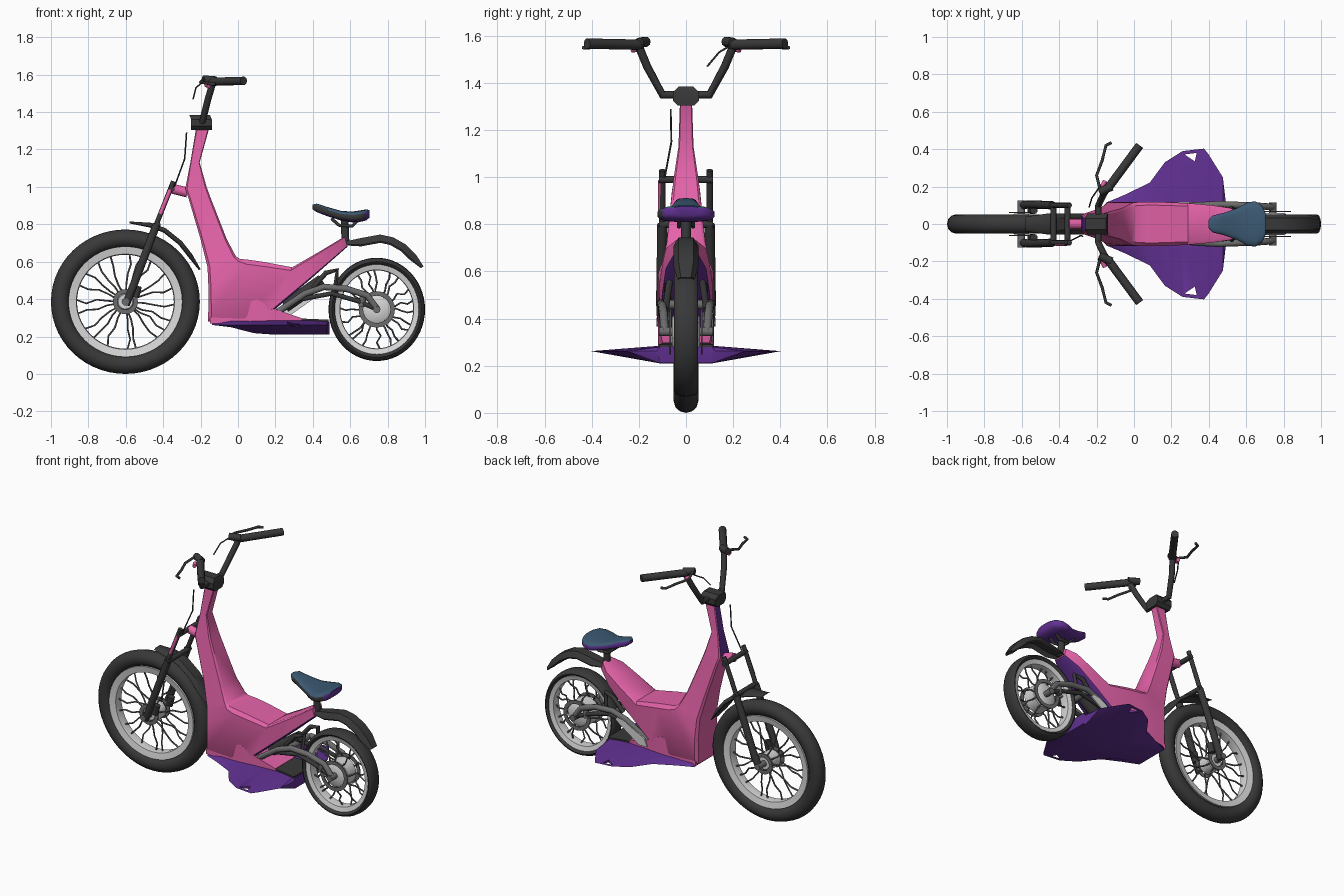
import bpy, bmesh, math, random
from mathutils import Vector

if "Cube" in bpy.data.objects:
    bpy.data.objects.remove(bpy.data.objects["Cube"])

random.seed(4)

def mat(name, rgb):
    m = bpy.data.materials.new(name)
    m.diffuse_color = (*rgb, 1)
    m.use_nodes = True
    m.node_tree.nodes["Principled BSDF"].inputs["Base Color"].default_value = m.diffuse_color
    return m

PINK = mat("pink", (0.78, 0.125, 0.4))
PURPLE = mat("purple", (0.12, 0.03, 0.29))
BLACK = mat("charcoal", (0.04, 0.04, 0.04))
GREY = mat("mid grey", (0.15, 0.15, 0.15))
LIGHT = mat("light grey", (0.68, 0.68, 0.68))
BLUE = mat("slate blue", (0.045, 0.1, 0.17))

def finish(name, me, mats, rule=None, smooth=40):
    ob = bpy.data.objects.new(name, me)
    bpy.context.collection.objects.link(ob)
    for m in mats:
        me.materials.append(m)
    if rule:
        for p in me.polygons:
            p.material_index = rule(p.normal, p.center)
    bpy.ops.object.select_all(action='DESELECT')
    ob.select_set(True)
    bpy.context.view_layer.objects.active = ob
    bpy.ops.object.shade_smooth_by_angle(angle=math.radians(smooth))
    return ob

def loft(name, rings, mats, rule=None, closed=False, smooth=40):
    """Skin a list of equal-length vertex rings."""
    bm = bmesh.new()
    R = [[bm.verts.new(p) for p in ring] for ring in rings]
    n = len(R[0])
    pairs = list(zip(R, R[1:])) + ([(R[-1], R[0])] if closed else [])
    for a, b in pairs:
        for i in range(n):
            j = (i + 1) % n
            bm.faces.new((a[i], a[j], b[j], b[i]))
    if not closed:
        bm.faces.new(R[0])
        bm.faces.new(R[-1][::-1])
    bmesh.ops.recalc_face_normals(bm, faces=bm.faces)
    me = bpy.data.meshes.new(name)
    bm.to_mesh(me)
    bm.free()
    return finish(name, me, mats, rule, smooth)

def lathe(name, profile, c, sx, sz, m, seg=56):
    """Spin a closed (radius, y) profile about the y axis."""
    rings = []
    for k in range(seg):
        t = 2 * math.pi * k / seg
        rings.append([(c[0] + r * sx * math.cos(t), c[1] + y, c[2] + r * sz * math.sin(t)) for r, y in profile])
    return loft(name, rings, [m], closed=True)

def tube(name, paths, r, m, res=3):
    """Round rods along several point paths."""
    cu = bpy.data.curves.new(name, 'CURVE')
    cu.dimensions = '3D'
    cu.bevel_depth = r
    cu.bevel_resolution = res
    cu.use_fill_caps = True
    for path in paths:
        s = cu.splines.new('POLY')
        s.points.add(len(path) - 1)
        for p, q in zip(s.points, path):
            p.co = (*q, 1)
    tmp = bpy.data.objects.new("tmp", cu)
    bpy.context.collection.objects.link(tmp)
    dg = bpy.context.evaluated_depsgraph_get()
    me = bpy.data.meshes.new_from_object(tmp.evaluated_get(dg))
    bpy.data.objects.remove(tmp)
    me.materials.clear()
    return finish(name, me, [m])

def both(path):
    return [[(x, s * y, z) for x, y, z in path] for s in (-1, 1)]

# wheels: tyre, rim, hub, rotors, wiry spokes
def wheel(tag, cx, cz, sx, sz, rim, hub, hub_w, tw):
    c = (cx, 0, cz)
    mid, h = (1 + rim) / 2, (1 - rim) / 2
    tyre = [(mid + h * math.cos(a), tw * math.sin(a)) for a in (math.pi * i / 6 for i in range(12))]
    lathe(tag + "_tyre", tyre, c, sx, sz, BLACK)
    lathe(tag + "_rim", [(rim + .02, .038), (rim - .085, .03), (rim - .095, 0), (rim - .085, -.03), (rim + .02, -.038)],
          c, sx, sz, LIGHT)
    lathe(tag + "_hub", [(.01, hub_w), (hub * .7, hub_w), (hub, hub_w * .7), (hub, -hub_w * .7),
                         (hub * .7, -hub_w), (.01, -hub_w)], c, 1, 1, LIGHT, 24)
    for s in (-1, 1):
        lathe(tag + "_rotor", [(hub + .012, .003), (hub + .012, -.003), (hub - .012, -.003), (hub - .012, .003)],
              (cx, s * (hub_w + .006), cz), 1, 1, GREY, 24)
    spokes = []
    for k in range(20):
        a = 2 * math.pi * k / 20 + random.uniform(-.1, .1)
        path = []
        for i in range(5):
            f = i / 4
            b = a + (random.uniform(-.09, .09) if i < 4 else 0)
            d = (1 - f) * hub * .8 / sx + f * (rim - .08)
            path.append((cx + sx * d * math.cos(b), (1 - f) * hub_w * (-1) ** k * .8, cz + sz * d * math.sin(b)))
        spokes.append(path)
    tube(tag + "_spokes", spokes, .005, GREY, 1)

wheel("front", -.602, .386, .398, .386, .745, .055, .055, .052)
wheel("rear", .742, .345, .258, .276, .85, .085, .06, .05)

# main body: chamfered sections from steering column to seat tail (front/low point, back/high point, half width)
SECT = [(-.225, 1.31, -.155, 1.31, .026), (-.255, 1.13, -.205, 1.13, .032), (-.282, .99, -.168, 1.0, .052),
        (-.265, .94, -.142, .93, .06), (-.2, .72, -.06, .72, .082), (-.163, .57, -.012, .63, .105),
        (-.157, .44, .01, .615, .115), (-.16, .28, .06, .61, .118), (.02, .27, .13, .6, .118),
        (.18, .33, .29, .57, .112), (.38, .5, .42, .645, .1), (.5, .605, .52, .705, .085), (.585, .68, .57, .735, .045)]

def section(ax, az, bx, bz, w):
    P = lambda t, y: (ax + (bx - ax) * t, y * w, az + (bz - az) * t)
    return [P(0, -.85), P(.08, -1), P(.93, -1), P(1, -.85), P(1, .85), P(.93, 1), P(.08, 1), P(0, .85)]

def body_rule(n, c):
    if c.z > 1.0 and n.x < -.8:
        return 1
    return 1 if c.x > .2 and n.z < -.4 and abs(n.y) < .5 else 0

loft("body", [section(*s) for s in SECT], [PINK, PURPLE], body_rule, smooth=35)

# pink tongue and dark plate on the deck, pale side panel
def cover(name, stations, m):
    loft(name, [[(x, -w, .27), (x, -w, z), (x, w, z), (x, w, .27)] for x, w, z in stations], [m])

cover("deck_cover", ((-.15, .115, .3), (.1, .118, .4), (.2, .11, .345), (.34, .1, .298)), PINK)
cover("rear_deck_plate", ((.34, .1, .296), (.485, .115, .29)), BLACK)
loft("side_panel", [[(.2, y, .3), (.26, y, .3), (.43, y, .42), (.41, y, .45), (.22, y, .35)] for y in (.108, .117)], [LIGHT])

# foot deck with tapered wings and a slot near each tip
deck = loft("foot_deck", [[(x, -w, .262), (x, -.11, zt), (x, .11, zt), (x, w, .262), (x, .11, zb), (x, -.11, zb)]
                          for x, w, zt, zb in ((-.14, .118, .285, .262), (-.04, .16, .285, .25), (.085, .222, .285, .218),
                                               (.165, .33, .285, .212), (.26, .39, .285, .21), (.375, .403, .285, .21),
                                               (.4, .37, .285, .21), (.475, .25, .28, .21), (.49, .125, .28, .212))],
            [PURPLE], smooth=25)
for s in (-1, 1):
    cut = loft("slot_cutter", [[(.27, s * .372, z), (.335, s * .38, z), (.325, s * .335, z)] for z in (.15, .35)], [PURPLE])
    cut.hide_render = True
    cut.hide_viewport = True
    b = deck.modifiers.new("slot", 'BOOLEAN')
    b.operation, b.object, b.solver = 'DIFFERENCE', cut, 'EXACT'

# mudguards: thin arched strips that taper at both ends
def mudguard(name, pts, w, t, drop):
    rings = []
    last = len(pts) - 1
    for i, (x, z) in enumerate(pts):
        a, b = pts[max(i - 1, 0)], pts[min(i + 1, last)]
        d = Vector((b[0] - a[0], b[1] - a[1])).normalized()
        nx, nz = -d.y, d.x
        k = .4 if i in (0, last) else 1
        v = w * (.7 if i in (0, last) else 1)
        sec = [(-1, -drop), (-.6, 0), (.6, 0), (1, -drop), (.9, -drop - t / 2), (.55, -t), (-.55, -t), (-.9, -drop - t / 2)]
        rings.append([(x + nx * h * k, y * v, z + nz * h * k) for y, h in sec])
    loft(name, rings, [BLACK])

mudguard("front_mudguard", [(-.58, .815), (-.465, .808), (-.385, .778), (-.3, .71), (-.245, .64), (-.2, .56)], .055, .012, .02)
mudguard("rear_mudguard", [(.56, .705), (.65, .725), (.76, .745), (.83, .73), (.9, .69), (.95, .64), (.992, .575)],
         .052, .018, .035)

# front fork, crowns and calipers
tube("fork_stanchions", both([(-.345, .1, 1.03), (-.48, .1, .69)]), .014, BLACK)
tube("fork_stripe", [[(-.362, -.108, .985), (-.415, -.108, .855)]], .01, PINK)
tube("fork_lowers", both([(-.435, .1, .8), (-.56, .105, .47), (-.6, .1, .37)]), .022, BLACK)
tube("fork_crowns", [[(x, -.115, z), (x, .115, z)] for x, z in ((-.355, .99), (-.43, .8))], .016, BLACK)
tube("crown_link", [[(-.35, 0, .99), (-.27, 0, .97)]], .028, PINK)
tube("front_axle", [[(-.602, -.125, .386), (-.602, .125, .386)]], .02, GREY)
tube("front_calipers", both([(-.55, .075, .41), (-.535, .075, .47)]), .022, BLACK)

# handlebar, clamp, grips, levers and cables
loft("stem_clamp", [[(-.25 + d, -w, z), (-.14 + d, -w, z), (-.14 + d, w, z), (-.25 + d, w, z)]
                    for w, z, d in ((.035, 1.305, 0), (.055, 1.325, 0), (.055, 1.36, 0), (.03, 1.385, -.01))], [BLACK])
tube("handlebar", [[(-.135, -.2, 1.555), (-.16, -.165, 1.47), (-.19, -.1, 1.35), (-.19, .1, 1.35),
                    (-.16, .165, 1.47), (-.135, .2, 1.555)]], .018, BLACK)
tube("grips", both([(-.14, .19, 1.562), (.03, .42, 1.567)]), .023, BLACK)
tube("lever_mounts", both([(-.12, .2, 1.57), (-.185, .17, 1.575)]), .022, BLACK)
tube("lever_pins", both([(-.17, .2, 1.545), (-.155, .23, 1.54)]), .012, PINK)
tube("brake_levers", both([(-.18, .18, 1.58), (-.2, .26, 1.56), (-.17, .34, 1.555), (-.15, .42, 1.55), (-.12, .435, 1.55)]),
     .008, BLACK)
tube("brake_cables", [[(-.275, -.065, 1.29), (-.285, -.062, 1.15), (-.34, -.09, 1.0)],
                      [(-.19, .19, 1.56), (-.225, .14, 1.53), (-.24, .09, 1.47)]], .004, BLACK)

# rear swingarm, shock and axle
tube("swingarm", both([(.18, .085, .31), (.36, .1, .43), (.46, .105, .465), (.58, .1, .455), (.69, .095, .42), (.745, .09, .345)]),
     .018, GREY)
tube("lower_arms", both([(.34, .085, .4), (.5, .09, .43), (.64, .09, .39), (.745, .09, .345)]), .013, BLACK)
tube("shock_links", both([(.4, .075, .46), (.47, .08, .54), (.53, .07, .555), (.52, .085, .45)]), .014, BLACK)
tube("shock", [[(.25, 0, .36), (.45, 0, .5)]], .035, BLACK)
tube("arm_brace", [[(.44, -.1, .46), (.44, .1, .46)]], .02, GREY)
tube("rear_axle", [[(.742, -.115, .345), (.742, .115, .345)]], .02, GREY)
tube("rear_calipers", both([(.66, .085, .36), (.67, .085, .43)]), .018, GREY)

# seat and post: blue top, purple shell, dark near side
def seat_ring(x, w, zt, zb):
    ring = []
    for k in range(20):
        t = 2 * math.pi * (k + .5) / 20
        c, s = math.cos(t), math.sin(t)
        ring.append((x, w * math.copysign(abs(c) ** .7, c), (zt + zb) / 2 + (zt - zb) / 2 * math.copysign(abs(s) ** .55, s)))
    return ring

SEAT = [(.397, .02, .905, .882), (.42, .045, .911, .865), (.48, .06, .892, .842), (.55, .085, .872, .82),
        (.61, .118, .868, .81), (.65, .122, .874, .812), (.685, .1, .88, .82), (.703, .06, .876, .835)]
loft("seat", [seat_ring(*s) for s in SEAT], [BLUE, PURPLE, BLACK],
     lambda n, c: 0 if n.z > .55 else (2 if c.y < -.02 and n.z > -.75 and c.x < .67 else 1), smooth=50)
tube("seat_post", [[(.575, 0, .69), (.57, 0, .83)]], .022, BLACK)
tube("seat_rails", both([(.5, .025, .83), (.54, .03, .795), (.61, .03, .79), (.64, .03, .82)]), .009, BLACK)
